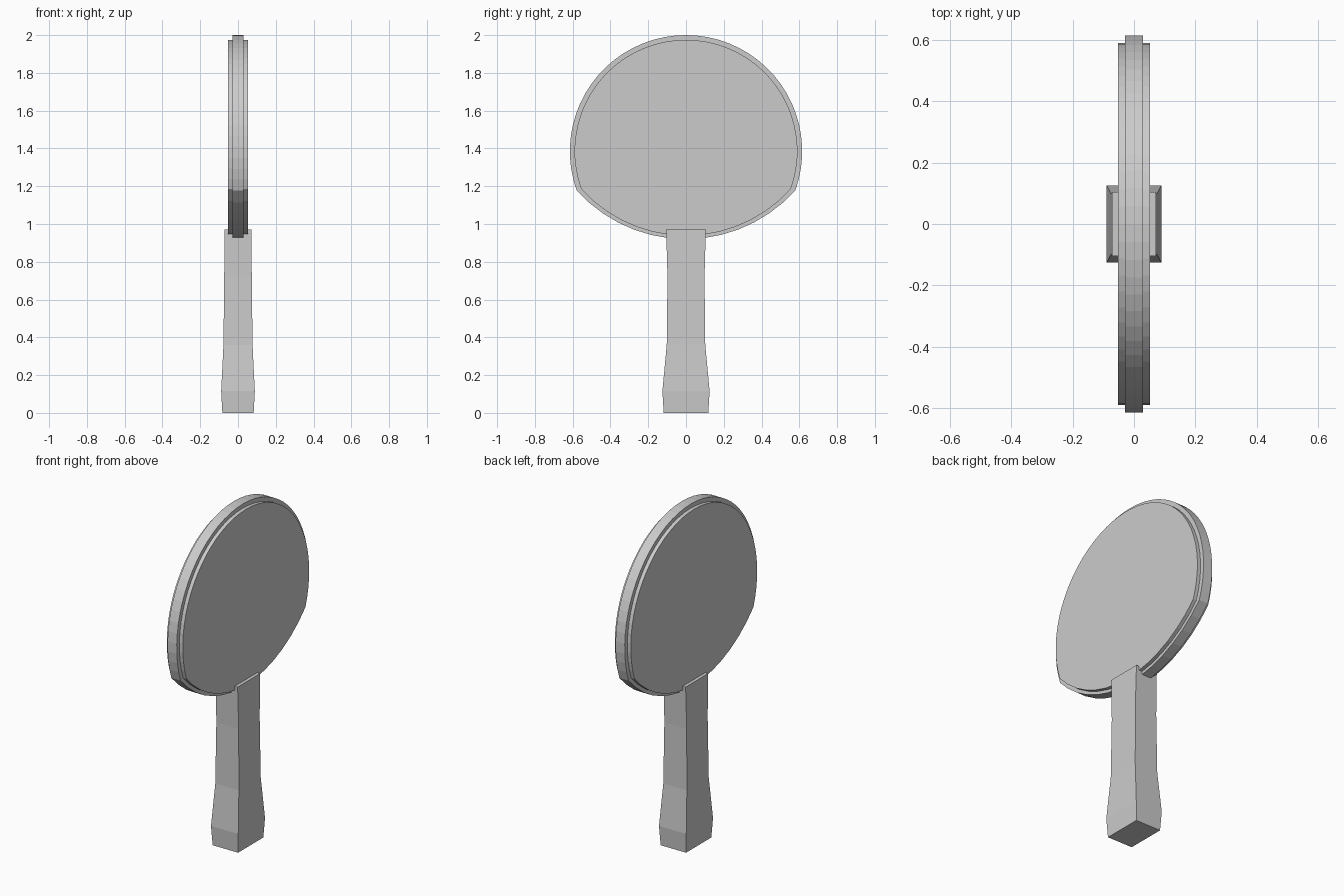
import bpy, bmesh
from math import sin, cos, atan2, sqrt, asin, pi

if "Cube" in bpy.data.objects:
    bpy.data.objects.remove(bpy.data.objects["Cube"])

CENTER_Z = 1.385


def blade_outline(r, corner_z, bottom_z, top_n=40, low_n=14):
    """Round head on top, flatter arc below, as (y, z) points."""
    a0 = asin((corner_z - CENTER_Z) / r)
    pts = []
    for i in range(top_n + 1):
        a = a0 + (pi - 2 * a0) * i / top_n
        pts.append((r * cos(a), CENTER_Z + r * sin(a)))
    half = pts[0][0]
    rise = corner_z - bottom_z
    big = (half ** 2 + rise ** 2) / (2 * rise)
    b = atan2(half, big - rise)
    for i in range(1, low_n):
        a = -b + 2 * b * i / low_n
        pts.append((big * sin(a), bottom_z + big - big * cos(a)))
    return pts


def loft(name, rings):
    """Closed solid skinned through rings of equal point count."""
    bm = bmesh.new()
    loops = [[bm.verts.new(p) for p in ring] for ring in rings]
    n = len(rings[0])
    for a, b in zip(loops, loops[1:]):
        for i in range(n):
            j = (i + 1) % n
            bm.faces.new((a[i], a[j], b[j], b[i]))
    bm.faces.new(loops[0][::-1])
    bm.faces.new(loops[-1])
    bmesh.ops.recalc_face_normals(bm, faces=bm.faces)
    mesh = bpy.data.meshes.new(name)
    bm.to_mesh(mesh)
    bm.free()
    obj = bpy.data.objects.new(name, mesh)
    bpy.context.collection.objects.link(obj)
    return obj


def slab(name, outline, x0, x1):
    return loft(name, [[(x, y, z) for y, z in outline] for x in (x0, x1)])


# Wooden blade core
slab("blade_core", blade_outline(0.615, 1.178, 0.92), -0.03, 0.03)

# Rubber sheet on each face, slightly inset from the rim
sheet = blade_outline(0.59, 1.185, 0.938)
slab("rubber_right", sheet, 0.03, 0.052)
slab("rubber_left", sheet, -0.052, -0.03)

# Flared rectangular handle: (z, half thickness, half width)
sections = [(0.0, 0.083, 0.118), (0.115, 0.089, 0.125), (0.36, 0.077, 0.102),
            (0.72, 0.073, 0.098), (0.97, 0.071, 0.105)]
loft("handle", [[(-x, -y, z), (x, -y, z), (x, y, z), (-x, y, z)]
                for z, x, y in sections])
